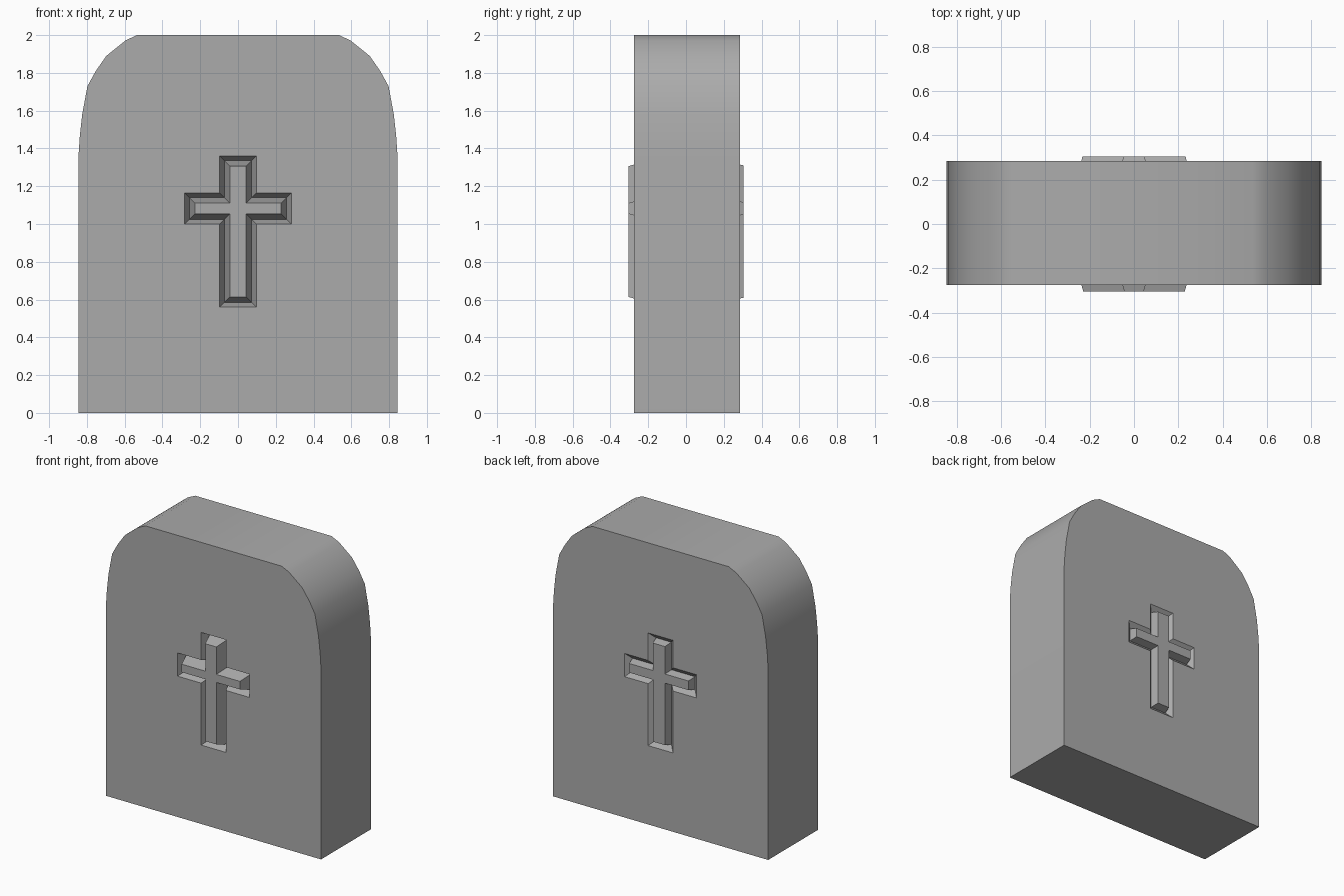
import bpy, bmesh, math

if "Cube" in bpy.data.objects:
    bpy.data.objects.remove(bpy.data.objects["Cube"])

RELIEF = 0.305                   # raised cross tops, front and back
# (flat face y, groove floor y, groove floor inset, crest y, crest inset)
SIDES = [(-0.275, -0.205, 0.025, -RELIEF, 0.054),
         (0.285, 0.25, 0.037, RELIEF, 0.05)]

# right half of the slab outline (x, z), bottom centre to top centre
OUTLINE = [(0, 0), (0.845, 0), (0.845, 1.35), (0.838, 1.46), (0.825, 1.58),
           (0.797, 1.73), (0.753, 1.81), (0.697, 1.89), (0.595, 1.972),
           (0.535, 2.0), (0, 2.0)]


def half_cross(o):
    """Right half of the cross outline, inset by o, from top to bottom."""
    w, a = 0.0975 - o, 0.2825 - o
    top, arm_hi, arm_lo, low = 1.36 - o, 1.165 - o, 1.0 + o, 0.56 + o
    return [(0, top), (w, top), (w, arm_hi), (a, arm_hi),
            (a, arm_lo), (w, arm_lo), (w, low), (0, low)]


bm = bmesh.new()


def ring(points, y):
    return [bm.verts.new((x, y, z)) for x, z in points]


def bridge(r1, r2):
    for i in range(len(r1) - 1):
        bm.faces.new((r1[i], r1[i + 1], r2[i + 1], r2[i]))


# slab faces with the grooved and raised cross on each side
edges = []
for face_y, floor_y, floor_in, crest_y, crest_in in SIDES:
    outline = ring(OUTLINE, face_y)
    rim = ring(half_cross(0), face_y)
    floor = ring(half_cross(floor_in), floor_y)
    crest = ring(half_cross(crest_in), crest_y)
    bm.faces.new(outline + rim)
    bridge(rim, floor)
    bridge(floor, crest)
    bm.faces.new(crest)
    edges.append(outline)

# sides, rounded shoulders, top and bottom
bridge(*edges)

# mirror to the left half and weld the centre line
bmesh.ops.mirror(bm, geom=bm.verts[:] + bm.edges[:] + bm.faces[:],
                 axis='X', merge_dist=0.0001)
bmesh.ops.remove_doubles(bm, verts=bm.verts[:], dist=0.0001)
bmesh.ops.recalc_face_normals(bm, faces=bm.faces[:])

mesh = bpy.data.meshes.new("gravestone")
bm.to_mesh(mesh)
bm.free()
stone = bpy.data.objects.new("gravestone", mesh)
bpy.context.collection.objects.link(stone)

# dark grey stone
grey = bpy.data.materials.new("grey_stone")
grey.diffuse_color = (0.41, 0.41, 0.41, 1)
grey.use_nodes = True
grey.node_tree.nodes["Principled BSDF"].inputs["Base Color"].default_value = grey.diffuse_color
mesh.materials.append(grey)

bpy.context.view_layer.objects.active = stone
stone.select_set(True)
bpy.ops.object.shade_smooth_by_angle(angle=math.radians(30))
